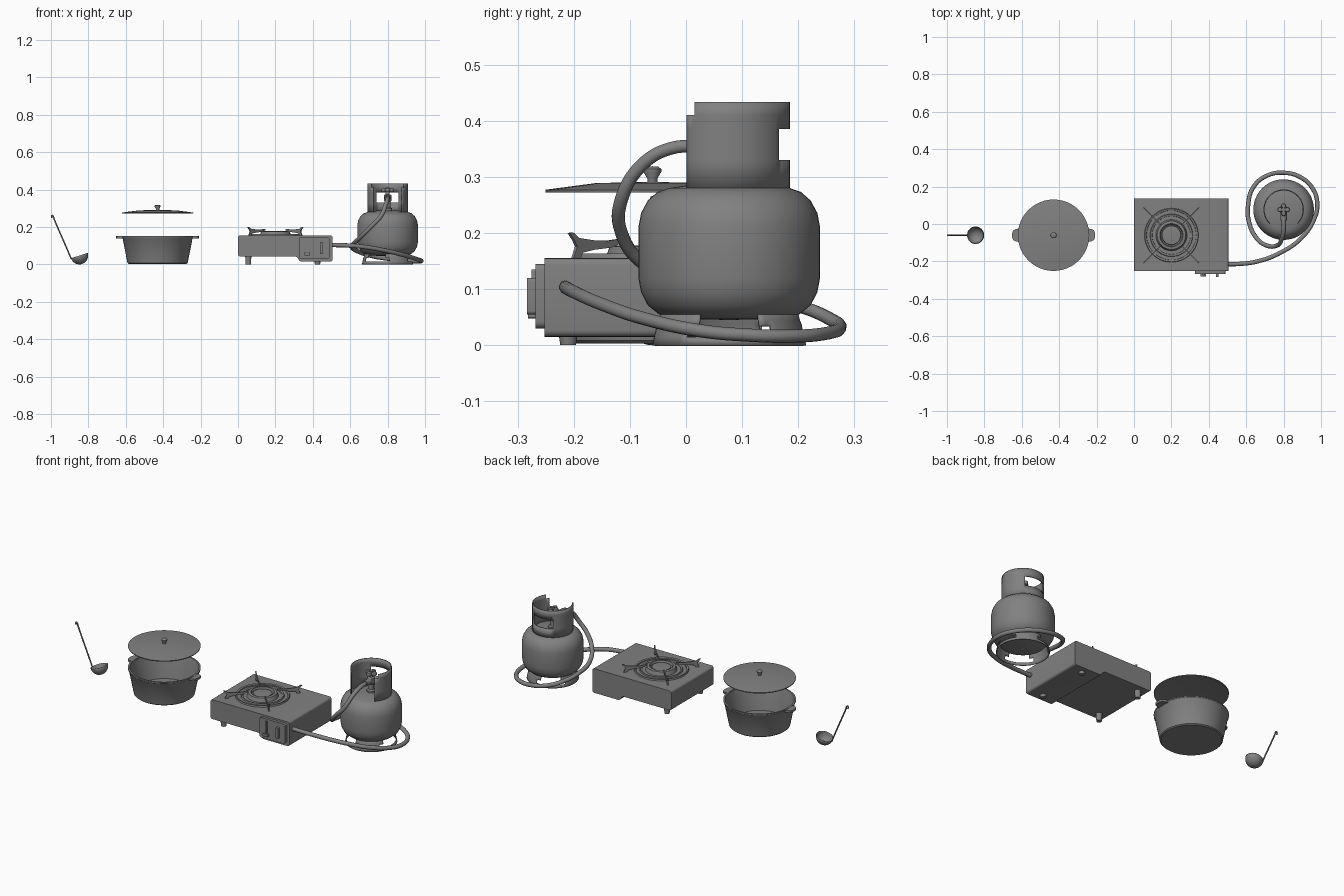
import bpy, bmesh
from math import sin, cos, pi, radians, degrees
from mathutils import Vector, Matrix

cube = bpy.data.objects.get("Cube")
if cube:
    bpy.data.objects.remove(cube, do_unlink=True)

GREY = (0.22, 0.22, 0.22, 1)
metal = bpy.data.materials.new("grey_metal")
metal.use_nodes = True
metal.diffuse_color = GREY
for node in metal.node_tree.nodes:
    if node.type == 'BSDF_PRINCIPLED':
        node.inputs["Base Color"].default_value = GREY


def activate(obj):
    bpy.ops.object.select_all(action='DESELECT')
    obj.select_set(True)
    bpy.context.view_layer.objects.active = obj


def finish(name, bm, loc=(0, 0, 0), thickness=0, angle=35):
    bmesh.ops.remove_doubles(bm, verts=bm.verts[:], dist=1e-5)
    bmesh.ops.recalc_face_normals(bm, faces=bm.faces[:])
    mesh = bpy.data.meshes.new(name)
    bm.to_mesh(mesh)
    bm.free()
    obj = bpy.data.objects.new(name, mesh)
    bpy.context.collection.objects.link(obj)
    obj.location = loc
    mesh.materials.append(metal)
    if thickness:
        mod = obj.modifiers.new("wall", 'SOLIDIFY')
        mod.thickness = thickness
        mod.offset = -1
    activate(obj)
    bpy.ops.object.shade_smooth_by_angle(angle=radians(angle))
    return obj


def lathe(name, profile, loc, steps=48, **kw):
    """Spin a (radius, height) profile round the z axis."""
    bm = bmesh.new()
    vs = [bm.verts.new((r, 0, z)) for r, z in profile]
    es = [bm.edges.new(pair) for pair in zip(vs, vs[1:])]
    bmesh.ops.spin(bm, geom=vs + es, cent=(0, 0, 0), axis=(0, 0, 1),
                   angle=2 * pi, steps=steps, use_duplicate=False)
    bmesh.ops.dissolve_degenerate(bm, dist=1e-5, edges=bm.edges[:])
    return finish(name, bm, loc, **kw)


def prism(name, points, vec, bevel=0, loc=(0, 0, 0)):
    """Extrude a flat outline along vec, rounding its long edges."""
    bm = bmesh.new()
    vec = Vector(vec)
    face = bm.faces.new([bm.verts.new(p) for p in points])
    new = bmesh.ops.extrude_face_region(bm, geom=[face], use_keep_orig=True)["geom"]
    bmesh.ops.translate(bm, vec=vec, verts=[v for v in new if isinstance(v, bmesh.types.BMVert)])
    if bevel:
        long_edges = [e for e in bm.edges
                      if (e.verts[0].co - e.verts[1].co).cross(vec).length < 1e-6]
        bmesh.ops.bevel(bm, geom=long_edges, offset=bevel, segments=4,
                        profile=0.5, affect='EDGES')
    return finish(name, bm, loc)


def box(name, x, z, y, bevel=0):
    pts = [(x[0], y[0], z[0]), (x[1], y[0], z[0]), (x[1], y[0], z[1]), (x[0], y[0], z[1])]
    return prism(name, pts, (0, y[1] - y[0], 0), bevel)


def tube(name, points, radius):
    """Round tube through the points."""
    cu = bpy.data.curves.new(name, 'CURVE')
    cu.dimensions = '3D'
    cu.bevel_depth = radius
    cu.bevel_resolution = 3
    cu.resolution_u = 6
    cu.use_fill_caps = True
    sp = cu.splines.new('BEZIER')
    sp.bezier_points.add(len(points) - 1)
    for bp, p in zip(sp.bezier_points, points):
        bp.co = p
        bp.handle_left_type = bp.handle_right_type = 'AUTO'
    cu.materials.append(metal)
    obj = bpy.data.objects.new(name, cu)
    bpy.context.collection.objects.link(obj)
    activate(obj)
    bpy.ops.object.convert(target='MESH')
    bpy.ops.object.shade_smooth_by_angle(angle=radians(50))


def band(name, levels, is_open, loc, thickness):
    """Ring wall of (radius, height) levels; is_open(angle, height) drops faces."""
    bm = bmesh.new()
    n = 72

    def vert(i, level):
        a = 2 * pi * i / n
        return bm.verts.new((level[0] * cos(a), level[0] * sin(a), level[1]))
    for lo, hi in zip(levels, levels[1:]):
        for i in range(n):
            if not is_open(360 * (i + 0.5) / n, (lo[1] + hi[1]) / 2):
                bm.faces.new((vert(i, lo), vert(i + 1, lo), vert(i + 1, hi), vert(i, hi)))
    return finish(name, bm, loc, thickness=thickness)


def apart(a, b):
    return abs((a - b + 180) % 360 - 180)


# Gas cylinder
TANK = (0.8, 0.077, 0)
lathe("gas_tank", [(0, .045), (.1, .047), (.125, .055), (.145, .071), (.157, .094), (.162, .12),
                   (.162, .21), (.157, .236), (.145, .258), (.128, .273), (.108, .28),
                   (.06, .287), (0, .29)], TANK)
band("tank_collar", [(.108, z) for z in (.275, .33, .385, .41, .433)],
     lambda a, z: apart(a, 270) < (55 if z > .41 else 45) or (apart(a, 90) < 35 and .33 < z < .385),
     TANK, 0.006)
band("tank_foot_ring", [(.137, 0), (.134, .015), (.13, .035), (.126, .045), (.122, .06)],
     lambda a, z: .015 < z < .055 and min(apart(a, c) for c in (0, 120, 240)) < (35 if z < .04 else 25),
     TANK, 0.005)

# Valve with a four-lobed hand wheel
lathe("valve_stem", [(0, .28), (.024, .28), (.024, .3), (.015, .305), (.015, .335), (.02, .34),
                     (.02, .37), (.011, .375), (.011, .41), (0, .412)], TANK, steps=20)
tube("valve_outlet", [(.8, y, .355) for y in (.077, .05, .02)], 0.017)
for k in range(4):
    a = k * pi / 2
    lathe("hand_wheel_lobe", [(0, .387), (.011, .387), (.014, .392), (.014, .4), (.011, .405), (0, .405)],
          (TANK[0] + .02 * cos(a), TANK[1] + .02 * sin(a), 0), steps=16)

# Hose looping round the tank to the stove
tube("gas_hose", [(.8, .04, .355), (.8, -.03, .35), (.79, -.08, .32), (.765, -.115, .26),
                  (.71, -.115, .2), (.655, -.075, .145), (.615, .01, .108), (.61, .1, .09),
                  (.64, .2, .07), (.715, .26, .045), (.8, .274, .031), (.89, .25, .021),
                  (.955, .19, .016), (.98, .11, .018), (.965, .03, .025), (.9, -.07, .046),
                  (.79, -.15, .073), (.66, -.2, .095), (.57, -.213, .102), (.495, -.215, .104)], 0.0118)

# Stove body, with the deeper fuel bay on one side
outline = [(0, .043), (.315, .043), (.33, .015), (.505, .015), (.505, .155), (0, .155)]
prism("stove_body", [(x, -.252, z) for x, z in outline], (0, .387, 0), 0.012)
box("control_panel", (.325, .49), (.03, .145), (-.268, -.25), 0.012)
box("ignition_slider", (.365, .376), (.055, .135), (-.275, -.266), 0.003)
box("ignition_button", (.355, .386), (.048, .063), (-.282, -.266), 0.003)
box("gas_knob", (.438, .453), (.055, .12), (-.283, -.266), 0.006)
for y in (-.21, .095):
    for x, top in ((.055, .05), (.425, .02)):
        lathe("stove_foot", [(0, 0), (.014, 0), (.017, top), (0, top)], (x, y, 0), steps=20)

# Burner
BURNER = (.2, -.06, 0)
for r, h in ((.138, .16), (.108, .159)):
    lathe("drip_ring", [(r - .007, .15), (r - .005, h), (r + .004, h + .003), (r + .008, .15)], BURNER)
lathe("burner_cup", [(.085, .15), (.08, .165), (.076, .176), (.062, .178), (.058, .165),
                     (.052, .162), (.05, .172), (.03, .174), (0, .174)], BURNER)

# Pot supports
arm = [(.203, .152), (.192, .176), (.2, .188), (.211, .2), (.202, .201), (.187, .191),
       (.15, .187), (.115, .186), (.08, .19), (.078, .183), (.105, .174), (.15, .17), (.178, .165), (.185, .152)]
for k in range(4):
    a = pi / 4 + k * pi / 2
    side = Vector((-sin(a), cos(a), 0)) * .003
    prism("pot_support", [Vector((r * cos(a), r * sin(a), z)) - side for r, z in arm],
          side * 2, loc=BURNER)

# Cooking pot with two grips
POT = (-.43, -.06, 0)
lathe("pot_body", [(0, .003), (.155, .003), (.161, .008), (.187, .14), (.191, .145), (.191, .152),
                   (.182, .152), (.179, .143), (.154, .014), (0, .012)], POT)
for s in (-1, 1):
    prism("pot_handle", [(s * x, y, .139) for x, y in
                         ((.178, -.036), (.2, -.034), (.216, -.026), (.221, -.012),
                          (.221, .012), (.216, .026), (.2, .034), (.178, .036))],
          (0, 0, .012), loc=POT)

# Lid floating above the pot
lathe("pot_lid", [(0, .284), (.1, .283), (.19, .272), (.191, .277), (.1, .289), (0, .291)], POT)
lathe("lid_knob", [(0, .287), (.009, .287), (.009, .297), (.016, .309), (.016, .314),
                   (.011, .318), (0, .319)], POT, steps=24)

# Ladle
arc = [radians(d) for d in range(0, 91, 10)]
bowl = lathe("ladle_bowl", [(.047 * cos(a), -.047 * sin(a)) for a in arc],
             (-.848, -.06, .047), steps=32, thickness=.003)
bowl.rotation_euler = (0, radians(-18), 0)
tube("ladle_handle", [(x, -.06, z) for x, z in
                      ((-.892, .03), (-.915, .085), (-.95, .165), (-.984, .245), (-.989, .259),
                       (-.994, .262), (-.997, .257), (-.996, .247))], 0.004)
